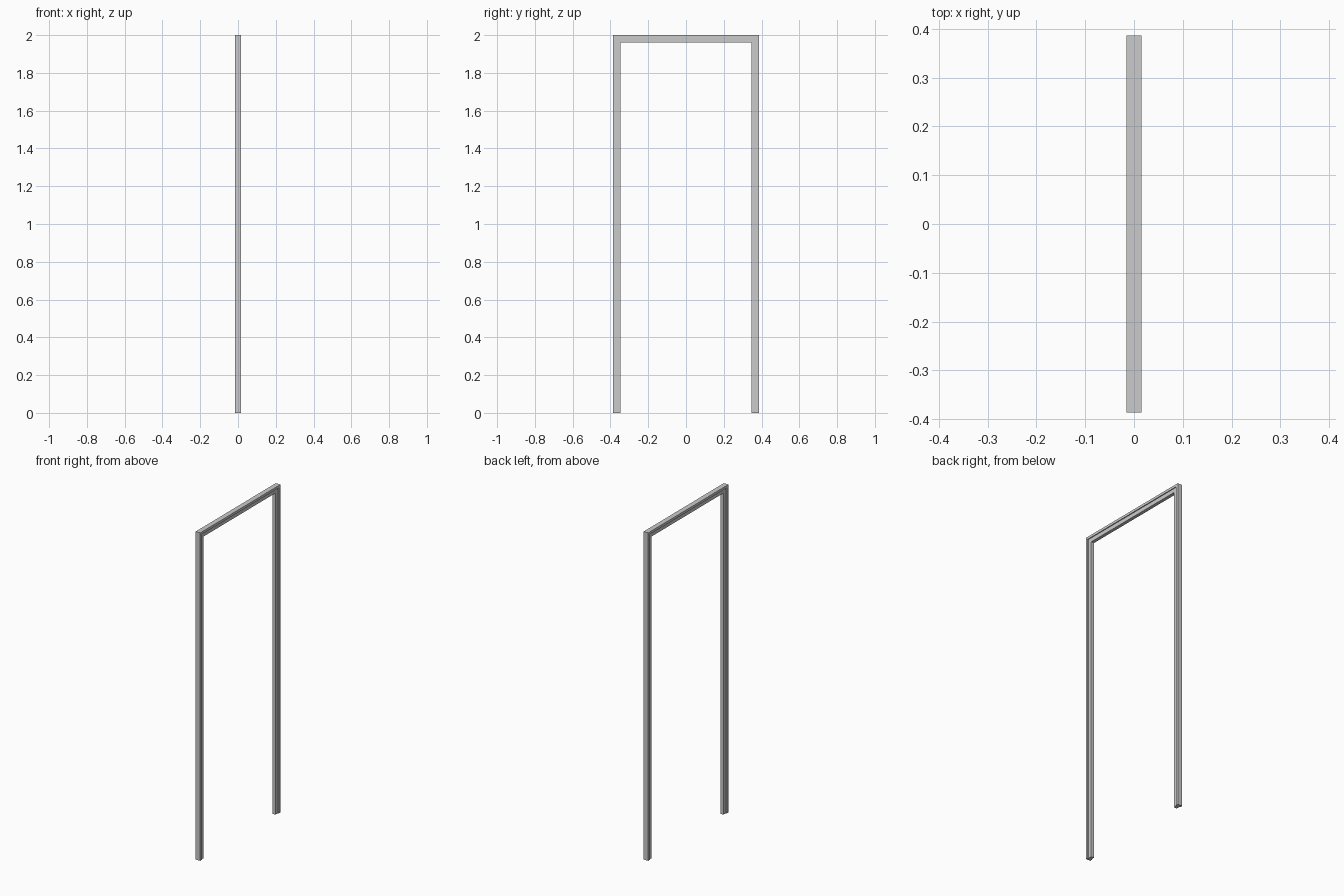
import bpy, bmesh

if "Cube" in bpy.data.objects:
    bpy.data.objects.remove(bpy.data.objects["Cube"])

W, H = 0.386, 2.0      # half width and height of the frame
# jamb section: (depth in from the outer face, x); wide outer flange, narrower inner stop
HALF = [(0, 0.0155), (0.015, 0.0155), (0.015, 0.010), (0.039, 0.010)]
SECTION = HALF + [(d, -x) for d, x in reversed(HALF)]


def sweep_frame(name):
    bm = bmesh.new()
    # mitred stations along the path: foot, corner, corner, foot
    stations = [
        lambda d, x: (x, -W + d, 0),
        lambda d, x: (x, -W + d, H - d),
        lambda d, x: (x, W - d, H - d),
        lambda d, x: (x, W - d, 0),
    ]
    rings = [[bm.verts.new(f(d, x)) for d, x in SECTION] for f in stations]
    n = len(SECTION)
    for a, b in zip(rings, rings[1:]):
        for i in range(n):
            j = (i + 1) % n
            bm.faces.new((a[i], a[j], b[j], b[i]))
    # feet
    bm.faces.new(rings[0])
    bm.faces.new(rings[-1])
    bmesh.ops.recalc_face_normals(bm, faces=bm.faces)
    me = bpy.data.meshes.new(name)
    bm.to_mesh(me)
    bm.free()
    ob = bpy.data.objects.new(name, me)
    bpy.context.collection.objects.link(ob)


sweep_frame("door_frame")
